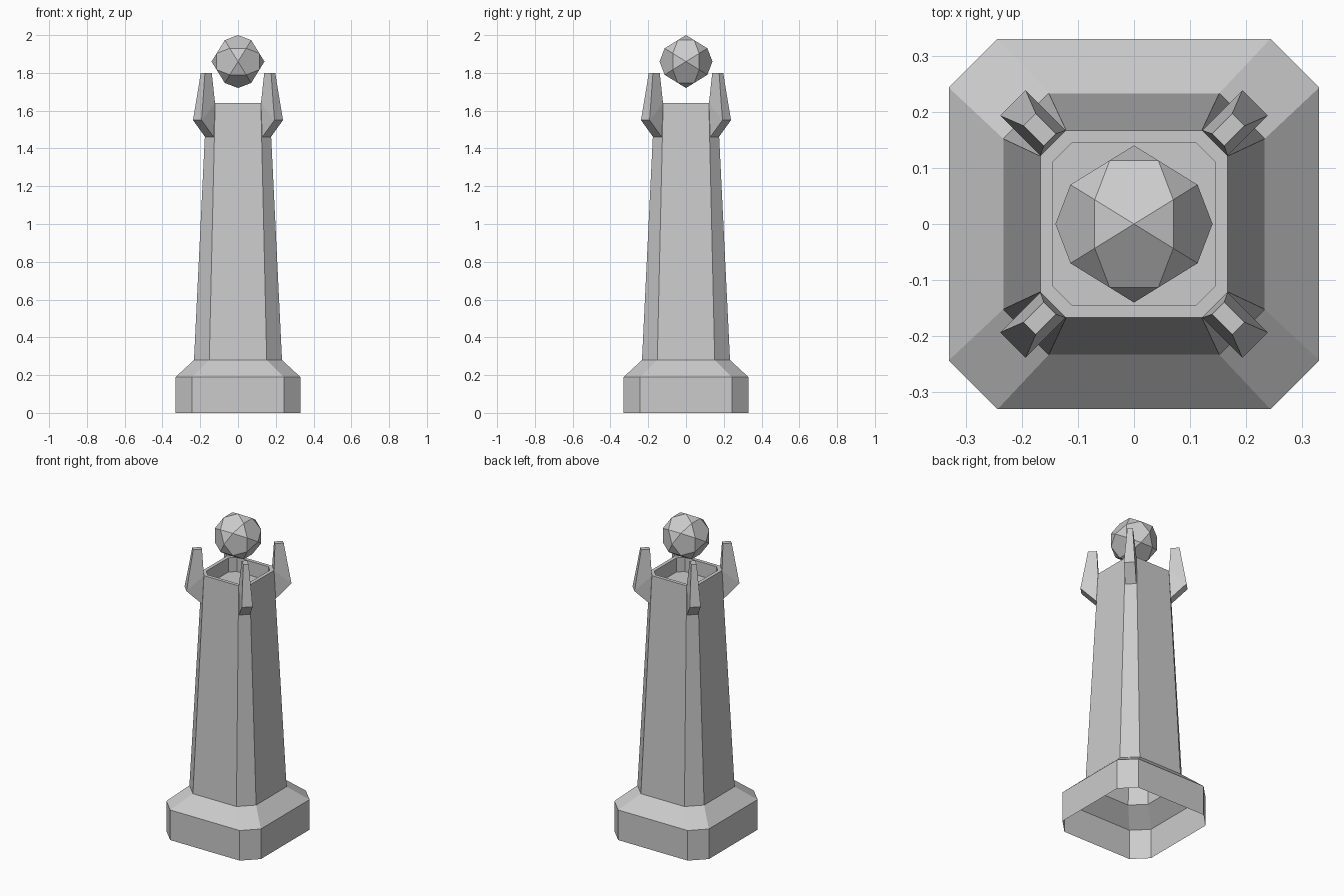
import bpy, bmesh
from math import cos, sin, pi, sqrt

if "Cube" in bpy.data.objects:
    bpy.data.objects.remove(bpy.data.objects["Cube"])


def finish(bm, name):
    mesh = bpy.data.meshes.new(name)
    bm.to_mesh(mesh)
    bm.free()
    ob = bpy.data.objects.new(name, mesh)
    bpy.context.collection.objects.link(ob)
    return ob


def chamfered_ring(bm, h, c, z):
    pts = [(h, -c), (h, c), (c, h), (-c, h), (-h, c), (-h, -c), (-c, -h), (c, -h)]
    return [bm.verts.new((x, y, z)) for x, y in pts]


def bridge(bm, a, b):
    n = len(a)
    for i in range(n):
        j = (i + 1) % n
        bm.faces.new((a[i], a[j], b[j], b[i]))


# Tower: chamfered square sections from the open foot up, then down into the top recess
sections = [(0.33, 0.243, 0), (0.33, 0.243, 0.19), (0.233, 0.152, 0.28),
            (0.167, 0.121, 1.64), (0.145, 0.11, 1.64), (0.145, 0.11, 1.55)]
bm = bmesh.new()
rings = [chamfered_ring(bm, *s) for s in sections]
for a, b in zip(rings, rings[1:]):
    bridge(bm, a, b)
bm.faces.new(rings[-1])
finish(bm, "tower")

# Corner prongs: side profile (radius, height, width) growing from each chamfer
profile = [(0.2135, 1.46, 0.064), (0.305, 1.55, 0.064), (0.263, 1.80, 0.031),
           (0.212, 1.80, 0.031), (0.204, 1.64, 0.064)]
for k in range(4):
    ang = pi / 4 + k * pi / 2
    c, s = cos(ang), sin(ang)
    bm = bmesh.new()
    sides = []
    for sign in (-1, 1):
        sides.append([bm.verts.new((r * c - sign * w / 2 * s, r * s + sign * w / 2 * c, z))
                      for r, z, w in profile])
    bridge(bm, *sides)
    for side in sides:
        # the side is bent where the prong starts to taper
        bm.faces.new((side[0], side[1], side[4]))
        bm.faces.new((side[1], side[2], side[3], side[4]))
    bmesh.ops.recalc_face_normals(bm, faces=bm.faces)
    finish(bm, f"prong_{k + 1}")

# Floating orb: thirty-point solid of pentagons and triangles
R = 0.14
g = (1 + sqrt(5)) / 4
signs = (-1, 1)
pts = []
for k in range(3):
    base = [(0, 0, a) for a in signs]
    base += [(0.5 * a, (g - 0.5) * b, g * d) for a in signs for b in signs for d in signs]
    pts += [p[k:] + p[:k] for p in base]
bm = bmesh.new()
for x, y, z in pts:
    bm.verts.new((x * R, y * R, z * R + 1.86))
bmesh.ops.convex_hull(bm, input=bm.verts)
bmesh.ops.dissolve_limit(bm, angle_limit=0.02, verts=bm.verts, edges=bm.edges)
bmesh.ops.recalc_face_normals(bm, faces=bm.faces)
finish(bm, "orb")
